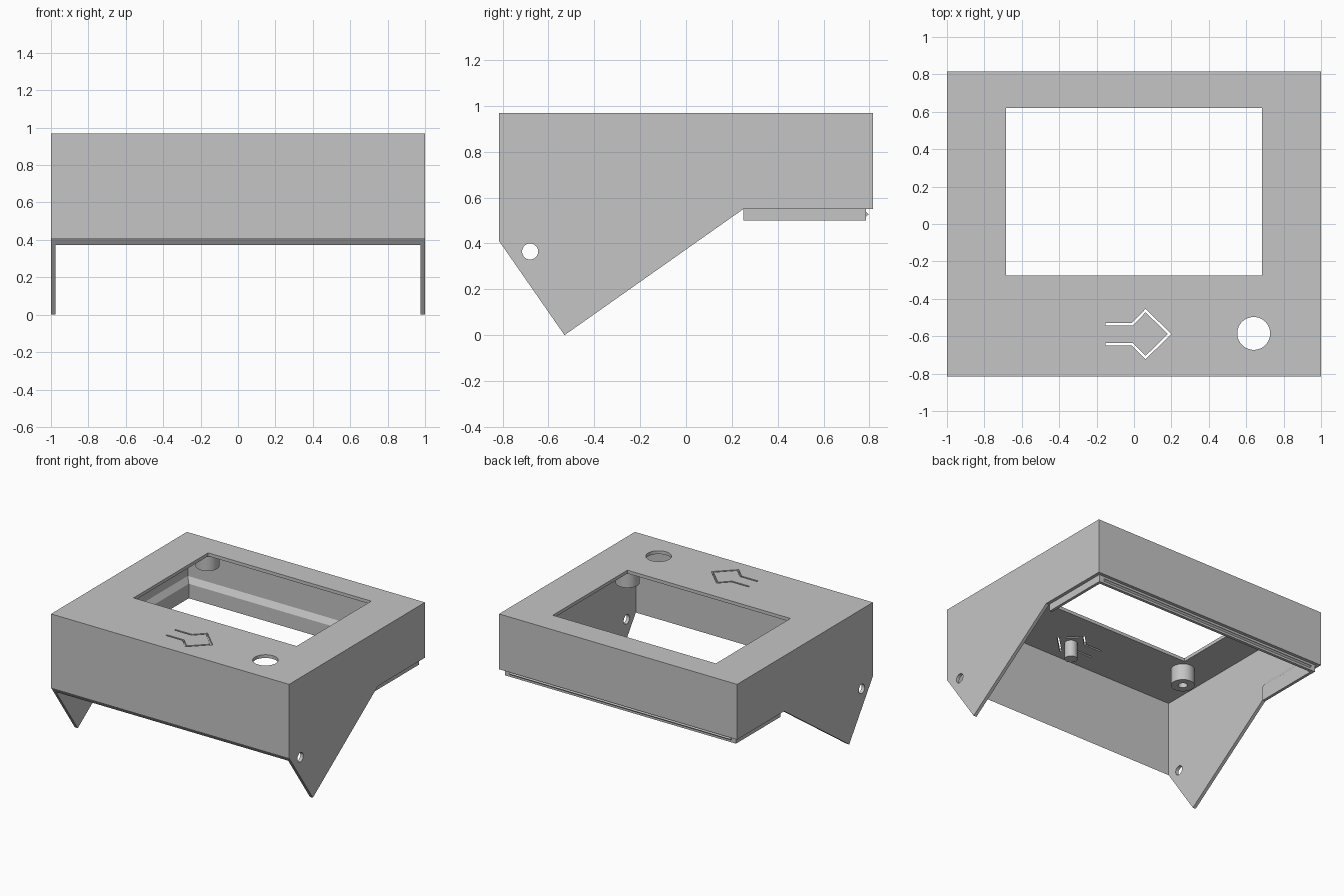
import bpy, bmesh, math
from mathutils import Vector

if "Cube" in bpy.data.objects:
    bpy.data.objects.remove(bpy.data.objects["Cube"])

grey = bpy.data.materials.new("plain grey plastic")
grey.diffuse_color = (0.56, 0.56, 0.56, 1)
grey.use_nodes = True
grey.node_tree.nodes["Principled BSDF"].inputs["Base Color"].default_value = grey.diffuse_color


def make(name, verts, faces):
    me = bpy.data.meshes.new(name)
    bm = bmesh.new()
    vs = [bm.verts.new(v) for v in verts]
    for f in faces:
        bm.faces.new([vs[i] for i in f])
    bmesh.ops.recalc_face_normals(bm, faces=bm.faces)
    bm.to_mesh(me)
    bm.free()
    ob = bpy.data.objects.new(name, me)
    bpy.context.collection.objects.link(ob)
    me.materials.append(grey)
    return ob


def prism(name, pts, axis, a, b):
    """Extrude a 2D outline along x (outline in y,z) or z (outline in x,y)."""
    n = len(pts)
    put = (lambda p, t: (t, p[0], p[1])) if axis == "x" else (lambda p, t: (p[0], p[1], t))
    verts = [put(p, t) for t in (a, b) for p in pts]
    faces = [list(range(n)), list(range(n, 2 * n))]
    faces += [[i, (i + 1) % n, (i + 1) % n + n, i + n] for i in range(n)]
    return make(name, verts, faces)


def rect(x0, x1, y0, y1):
    return [(x0, y0), (x1, y0), (x1, y1), (x0, y1)]


def circle(cx, cy, r, n=48):
    return [(cx + r * math.cos(2 * math.pi * i / n), cy + r * math.sin(2 * math.pi * i / n))
            for i in range(n)]


def stroke(path, w):
    """Outline of a mitred line of width w."""
    p = [Vector(q) for q in path]
    left, right = [], []
    for i, q in enumerate(p):
        d = [(p[j + 1] - p[j]).normalized() for j in (i - 1, i) if 0 <= j < len(p) - 1]
        ns = [Vector((-e.y, e.x)) for e in d]
        m = sum(ns, Vector((0, 0))).normalized()
        m = m * (w / 2 / m.dot(ns[0]))
        left.append(tuple(q + m))
        right.append(tuple(q - m))
    return left + right[::-1]


def cut(ob, cutter):
    cutter.hide_render = True
    mod = ob.modifiers.new("cut", "BOOLEAN")
    mod.operation = "DIFFERENCE"
    mod.solver = "EXACT"
    mod.object = cutter
    bpy.context.view_layer.objects.active = ob
    bpy.ops.object.modifier_apply(modifier=mod.name)
    bpy.data.objects.remove(cutter)


def smooth(ob):
    bpy.ops.object.select_all(action="DESELECT")
    ob.select_set(True)
    bpy.context.view_layer.objects.active = ob
    bpy.ops.object.shade_smooth_by_angle(angle=math.radians(30))


W, D, TOP, T = 1.0, 0.815, 0.97, 0.025

# Housing: side outline hollowed into a thin shell, open below
side = [(-D, TOP), (D, TOP), (D, 0.55), (0.25, 0.55), (-0.53, 0), (-D, 0.41)]
housing = prism("housing", side, "x", -W, W)
cut(housing, prism("cavity", rect(-W + T, W - T, -D + T, D - T), "z", -0.5, TOP - T))

# Screen window, round button hole, side pivot holes
cut(housing, prism("window", rect(-0.685, 0.685, -0.275, 0.62), "z", 0.9, 1.1))
cut(housing, prism("button_hole", circle(0.64, -0.585, 0.088), "z", 0.9, 1.1))
cut(housing, prism("pivot_holes", circle(-0.68, 0.365, 0.035), "x", -1.2, 1.2))

# Arrow-shaped slit that frees the flexible push tab
arrow = [(-0.153, -0.537), (-0.01, -0.537), (0.062, -0.463), (0.19, -0.588),
         (0.062, -0.714), (-0.01, -0.642), (-0.153, -0.642)]
cut(housing, prism("tab_slit", stroke(arrow, 0.013), "z", 0.9, 1.1))
smooth(housing)

# Locating lip: (inset, height) section swept around sides and back
section = [(0.02, 0.66), (0.052, 0.61), (0.052, 0.5), (0.03, 0.5), (0.03, 0.555), (0.02, 0.555)]
n = len(section)
verts = []
for k in range(4):
    for d, z in section:
        x = (W - d) * (-1 if k < 2 else 1)
        verts.append((x, D - d if k in (1, 2) else 0.25, z))
faces = [list(range(n)), list(range(3 * n, 4 * n))]
for k in range(3):
    faces += [[k * n + i, k * n + (i + 1) % n, (k + 1) * n + (i + 1) % n, (k + 1) * n + i]
              for i in range(n)]
make("locating_lip", verts, faces)

# Snap bead on the back of the lip
prism("snap_bead", [(0.78, 0.512), (0.797, 0.527), (0.78, 0.542)], "x", -0.93, 0.93)

# Screw posts around the window
for i, (x, y) in enumerate([(sx * 0.75, y) for sx in (-1, 1) for y in (-0.37, 0.705)]):
    post = prism("screw_post_%d" % (i + 1), circle(x, y, 0.082), "z", 0.82, 0.95)
    cut(post, prism("bore", circle(x, y, 0.032, 32), "z", 0.7, 0.93))
    smooth(post)

# Plunger under the push tab
smooth(prism("tab_plunger", circle(0.075, -0.588, 0.045, 32), "z", 0.82, 0.95))
